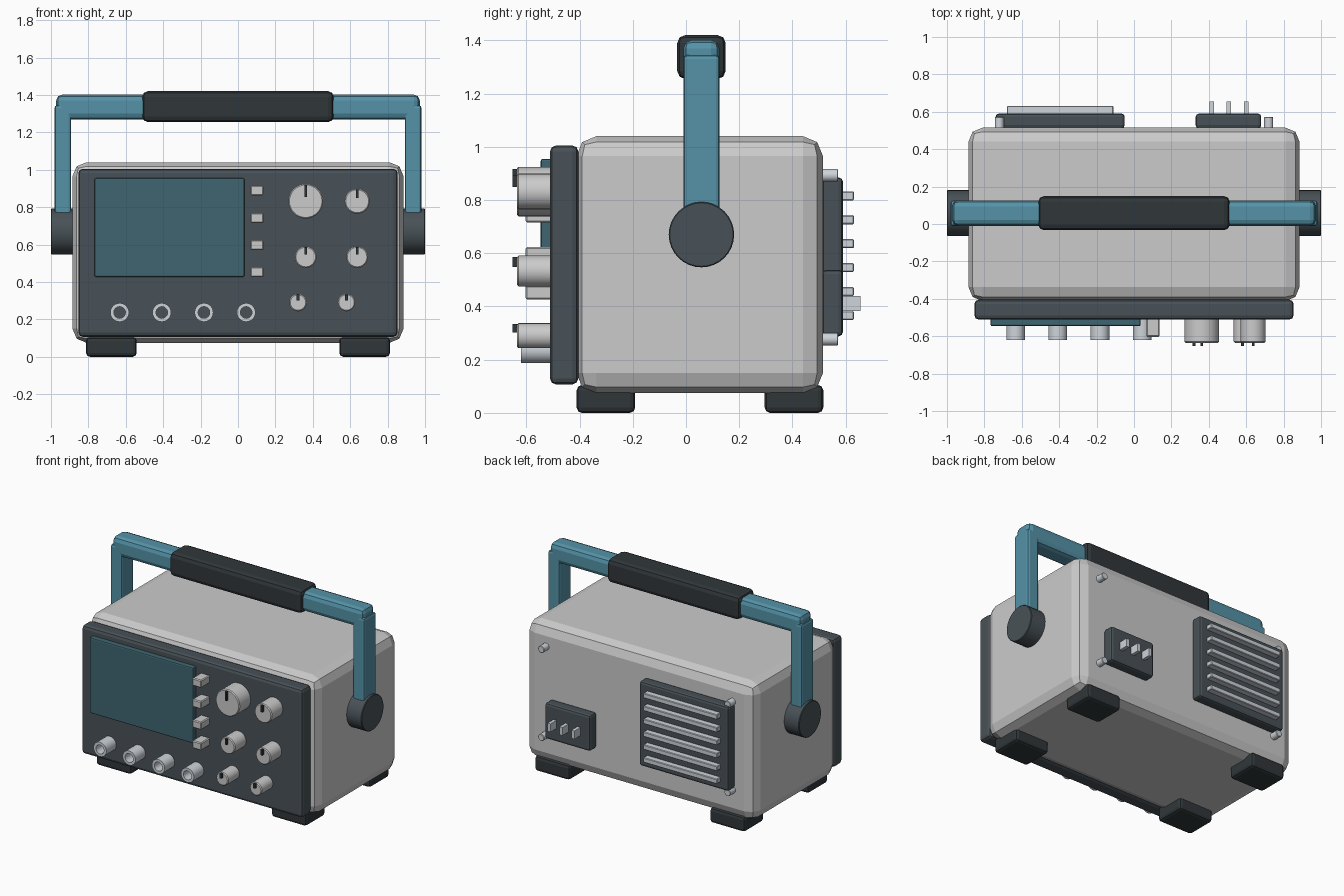
import bpy, bmesh
from math import radians, tau
from mathutils import Matrix, Vector

if "Cube" in bpy.data.objects:
    bpy.data.objects.remove(bpy.data.objects["Cube"])


def material(name, rgb):
    m = bpy.data.materials.new(name)
    m.diffuse_color = (*rgb, 1)
    m.use_nodes = True
    m.node_tree.nodes["Principled BSDF"].inputs["Base Color"].default_value = m.diffuse_color
    return m


DARK = material("dark_plastic", (0.065, 0.083, 0.095))
RUBBER = material("black_rubber", (0.03, 0.038, 0.042))
BLUE = material("blue_paint", (0.09, 0.29, 0.39))
GLASS = material("screen_glass", (0.05, 0.13, 0.16))
STEEL = material("steel", (0.62, 0.66, 0.7))


def finish(name, bm, mat):
    bmesh.ops.recalc_face_normals(bm, faces=bm.faces)
    mesh = bpy.data.meshes.new(name)
    bm.to_mesh(mesh)
    bm.free()
    ob = bpy.data.objects.new(name, mesh)
    bpy.context.collection.objects.link(ob)
    if mat:
        mesh.materials.append(mat)
    return ob


def box(name, x, y, z, mat=None, bevel=0.0, segments=2):
    """Box from (min, max) ranges, with rounded edges."""
    bm = bmesh.new()
    lo, hi = (Vector(v) for v in zip(x, y, z))
    bmesh.ops.create_cube(bm, size=1, matrix=Matrix.Translation((lo + hi) / 2)
                          @ Matrix.Diagonal((*(hi - lo), 1)))
    if bevel:
        bmesh.ops.bevel(bm, geom=bm.edges[:], offset=bevel, segments=segments,
                        profile=0.5, affect='EDGES', clamp_overlap=True)
    return finish(name, bm, mat)


TURN = {'front': Matrix.Rotation(radians(90), 4, 'X'),
        'back': Matrix.Rotation(radians(-90), 4, 'X'),
        'right': Matrix.Rotation(radians(90), 4, 'Y'),
        'left': Matrix.Rotation(radians(-90), 4, 'Y')}


def lathe(name, profile, centre, facing, mat=None, steps=32):
    """Spin a (radius, depth) profile; depth runs in the facing direction."""
    bm = bmesh.new()
    verts = [bm.verts.new((r, 0, d)) for r, d in profile]
    edges = [bm.edges.new(p) for p in zip(verts, verts[1:])]
    bmesh.ops.spin(bm, geom=verts + edges, cent=(0, 0, 0), axis=(0, 0, 1),
                   angle=tau, steps=steps, use_duplicate=False)
    bmesh.ops.remove_doubles(bm, verts=bm.verts, dist=1e-5)
    bm.transform(Matrix.Translation(centre) @ TURN[facing])
    ob = finish(name, bm, mat)
    bpy.ops.object.select_all(action='DESELECT')
    ob.select_set(True)
    bpy.context.view_layer.objects.active = ob
    bpy.ops.object.shade_smooth_by_angle(angle=radians(30))
    return ob


def disc(r, depth, c):
    """Profile of a solid cylinder with a chamfered outer rim."""
    return [(0, 0), (r, 0), (r, depth - c), (r - c, depth), (0, depth)]


# Case, front panel and screen
box("case", (-0.885, 0.885), (-0.412, 0.515), (0.075, 1.04), None, 0.075)
box("front_panel", (-0.853, 0.853), (-0.511, -0.405), (0.107, 1.005), DARK, 0.022)
box("screen", (-0.767, 0.035), (-0.546, -0.5), (0.427, 0.955), GLASS, 0.008)

# Soft keys beside the screen
for i, z in enumerate((0.89, 0.742, 0.597, 0.453)):
    box(f"soft_key_{i}", (0.067, 0.137), (-0.603, -0.505), (z - 0.027, z + 0.027),
        None, 0.006, 1)

# Knobs with pointer marks
KNOBS = [(0.362, 0.832, 0.093), (0.637, 0.832, 0.067), (0.362, 0.533, 0.058),
         (0.637, 0.533, 0.058), (0.321, 0.29, 0.047), (0.58, 0.29, 0.047)]
for i, (x, z, r) in enumerate(KNOBS):
    lathe(f"knob_{i}", disc(r, 0.13, 0.006), (x, -0.505, z), 'front')
    box(f"knob_pointer_{i}", (x - 0.007, x + 0.007), (-0.653, -0.625),
        (z + 0.25 * r, z + 0.92 * r), RUBBER)

# Input sockets
for i in range(4):
    lathe(f"input_socket_{i}",
          [(0.031, 0), (0.05, 0), (0.05, 0.115), (0.031, 0.115), (0.031, 0)],
          (-0.633 + 0.2255 * i, -0.505, 0.237), 'front', STEEL)

# Feet
for sx in (-1, 1):
    for row, y in (("front", -0.301), ("back", 0.406)):
        x = 0.677 * sx
        box(f"{row}_foot_{'left' if sx < 0 else 'right'}", (x - 0.135, x + 0.135),
            (y - 0.11, y + 0.11), (0, 0.105), RUBBER, 0.02)

# Carrying handle: pivots, arms, cross bar and grip
HY = 0.058
for side, s in (("left", -1), ("right", 1)):
    lathe(f"handle_pivot_{side}", disc(0.123, 0.13, 0.004), (0.87 * s, HY, 0.67),
          side, DARK)
    box(f"handle_arm_{side}", sorted((0.892 * s, 0.981 * s)), (HY - 0.068, HY + 0.068),
        (0.65, 1.345), BLUE, 0.014)
box("handle_bar", (-0.972, 0.972), (HY - 0.068, HY + 0.068), (1.268, 1.402), BLUE, 0.032)
box("handle_grip", (-0.512, 0.512), (HY - 0.091, HY + 0.091), (1.255, 1.42), RUBBER, 0.03)

# Rear vent plate with slats
box("vent_plate", (-0.74, -0.05), (0.512, 0.59), (0.295, 0.885), DARK, 0.016)
for i in range(6):
    z = 0.366 + 0.09 * i
    box(f"vent_slat_{i}", (-0.68, -0.11), (0.58, 0.631), (z - 0.017, z + 0.017),
        STEEL, 0.004, 1)

# Rear power inlet with pins
box("power_inlet", (0.33, 0.68), (0.512, 0.59), (0.288, 0.538), DARK, 0.016)
for i in range(3):
    x = 0.415 + 0.0925 * i
    box(f"inlet_pin_{i}", (x - 0.012, x + 0.012), (0.58, 0.655), (0.383, 0.44), STEEL)

# Rear case screws
for i, (x, z) in enumerate([(sx * 0.72, z) for sx in (-1, 1) for z in (0.277, 0.893)]):
    lathe(f"case_screw_{i}", disc(0.024, 0.062, 0.003), (x, 0.51, z), 'back', STEEL, 16)
